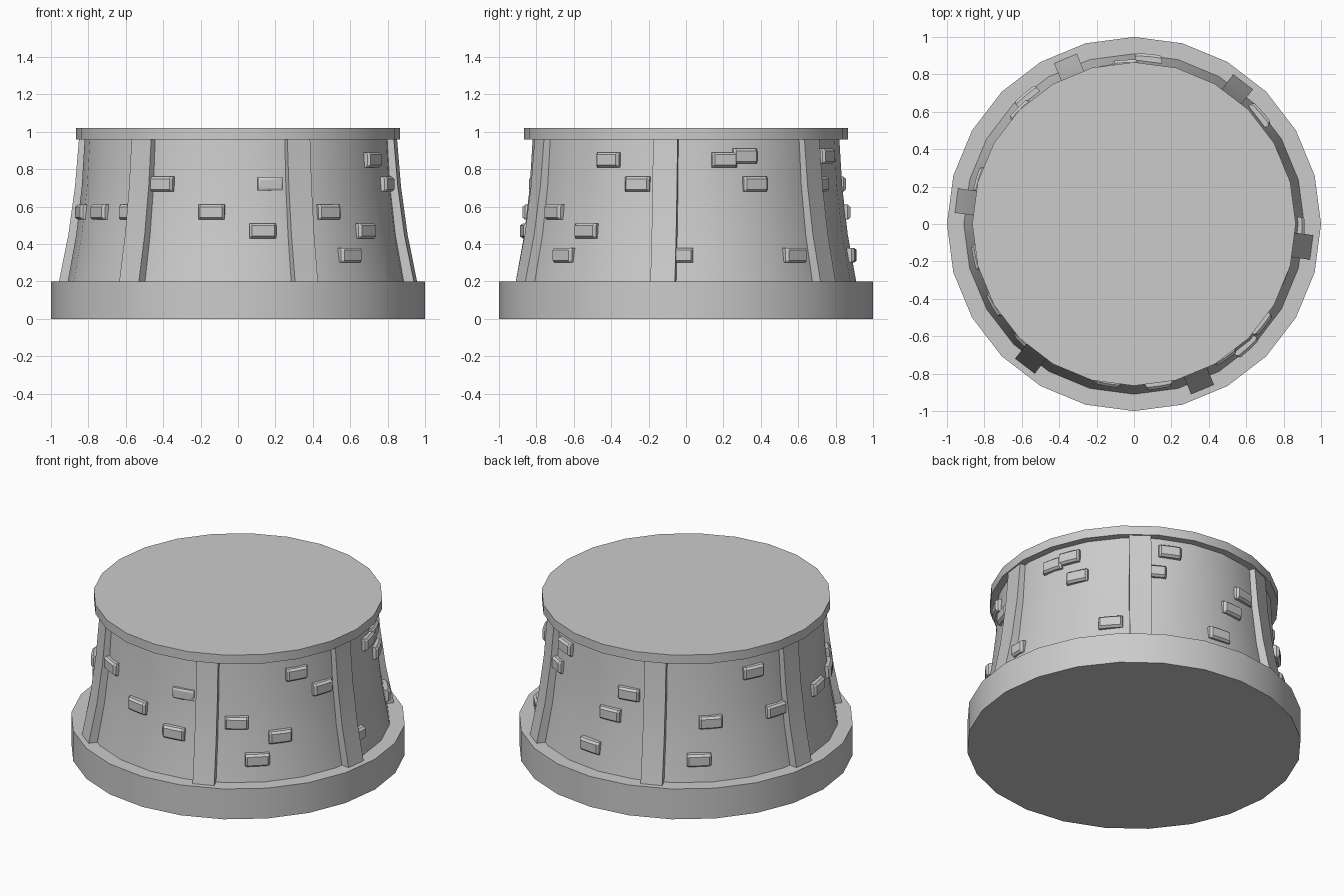
import bpy
import bmesh
from math import sin, cos, radians, pi

cube = bpy.data.objects.get("Cube")
if cube:
    bpy.data.objects.remove(cube, do_unlink=True)

# One stone colour for everything
GREY = (0.6, 0.6, 0.6, 1)
stone = bpy.data.materials.new("grey_stone")
stone.use_nodes = True
stone.diffuse_color = GREY
stone.node_tree.nodes["Principled BSDF"].inputs["Base Color"].default_value = GREY

SIDES = 24
BASE_TOP, CAP_BOTTOM, CAP_TOP = 0.2, 0.96, 1.02
WALL = [(0.91, BASE_TOP), (0.865, 0.45), (0.835, 0.71), (0.82, CAP_BOTTOM)]


def wall_radius(z):
    """Radius of the flared wall at height z."""
    for (r0, z0), (r1, z1) in zip(WALL, WALL[1:]):
        if z <= z1:
            return r0 + (r1 - r0) * (z - z0) / (z1 - z0)
    return WALL[-1][0]


def polar(r, angle, z):
    return (r * cos(angle), r * sin(angle), z)


def finish(bm, name):
    bmesh.ops.recalc_face_normals(bm, faces=bm.faces)
    mesh = bpy.data.meshes.new(name)
    bm.to_mesh(mesh)
    bm.free()
    mesh.materials.append(stone)
    obj = bpy.data.objects.new(name, mesh)
    bpy.context.collection.objects.link(obj)
    bpy.ops.object.select_all(action='DESELECT')
    obj.select_set(True)
    bpy.context.view_layer.objects.active = obj
    bpy.ops.object.shade_smooth_by_angle(angle=radians(30))
    return obj


def loft(bm, rings):
    """Skin a stack of closed rings and cap both ends."""
    rings = [[bm.verts.new(p) for p in ring] for ring in rings]
    n = len(rings[0])
    for low, high in zip(rings, rings[1:]):
        for i in range(n):
            j = (i + 1) % n
            bm.faces.new((low[i], low[j], high[j], high[i]))
    bm.faces.new(rings[0][::-1])
    bm.faces.new(rings[-1])


def lathe(name, profile):
    bm = bmesh.new()
    loft(bm, [[polar(r, 2 * pi * i / SIDES, z) for i in range(SIDES)]
              for r, z in profile])
    return finish(bm, name)


# Plinth, flared wall and top slab
lathe("plinth", [(1, 0), (1, BASE_TOP)])
lathe("wall", WALL)
lathe("top_slab", [(0.865, CAP_BOTTOM), (0.865, CAP_TOP)])


# Six ribs that follow the flare of the wall
def rib(name, angle, half=0.066):
    c, s = cos(angle), sin(angle)
    bm = bmesh.new()
    rings = []
    for i, (r, z) in enumerate(WALL):
        out = r + 0.047 - 0.006 * i
        corners = [(r - 0.05, -half), (out, -half), (out, half), (r - 0.05, half)]
        rings.append([(u * c - v * s, u * s + v * c, z) for u, v in corners])
    loft(bm, rings)
    finish(bm, name)


for k in range(6):
    rib(f"rib_{k + 1}", radians(-7.5 + 60 * k))


# Raised bricks: curved blocks with chamfered faces
def brick(bm, angle, z, half=4.7, height=0.04, depth=0.028):
    def section(offset, out, h):
        a = radians(angle + offset)
        inner, mid, outer = -0.03, out * 0.5, out
        pts = [(inner, -height), (mid, -height), (outer, -h), (outer, h),
               (mid, height), (inner, height)]
        r = wall_radius(z)
        return [polar(r + d, a, z + dz) for d, dz in pts]

    inset = height - 0.012
    steps = [-half + 0.8, 0, half - 0.8]
    rings = [section(-half, depth * 0.5, inset)]
    rings += [section(t, depth, inset) for t in steps]
    rings.append(section(half, depth * 0.5, inset))
    loft(bm, rings)


# Rows of bricks: height -> angles around the wall
ROWS = {
    0.34: [-47.5, -2.3, 41, 85, 130],
    0.47: [-81.2, -38],
    0.57: [-168, -150, -132.5, -99.5, -55.5, 93, 135, 164],
    0.72: [-119, -18, 26.2, 58.5, 101],
    0.85: [-30, 14.3, 154],
    0.87: [22.3, 65],
}
bm = bmesh.new()
for z, angles in ROWS.items():
    for angle in angles:
        brick(bm, angle, z)
# One brick sunk deeper into the wall
brick(bm, -78, 0.72, height=0.035, depth=0.014)
finish(bm, "raised_bricks")
